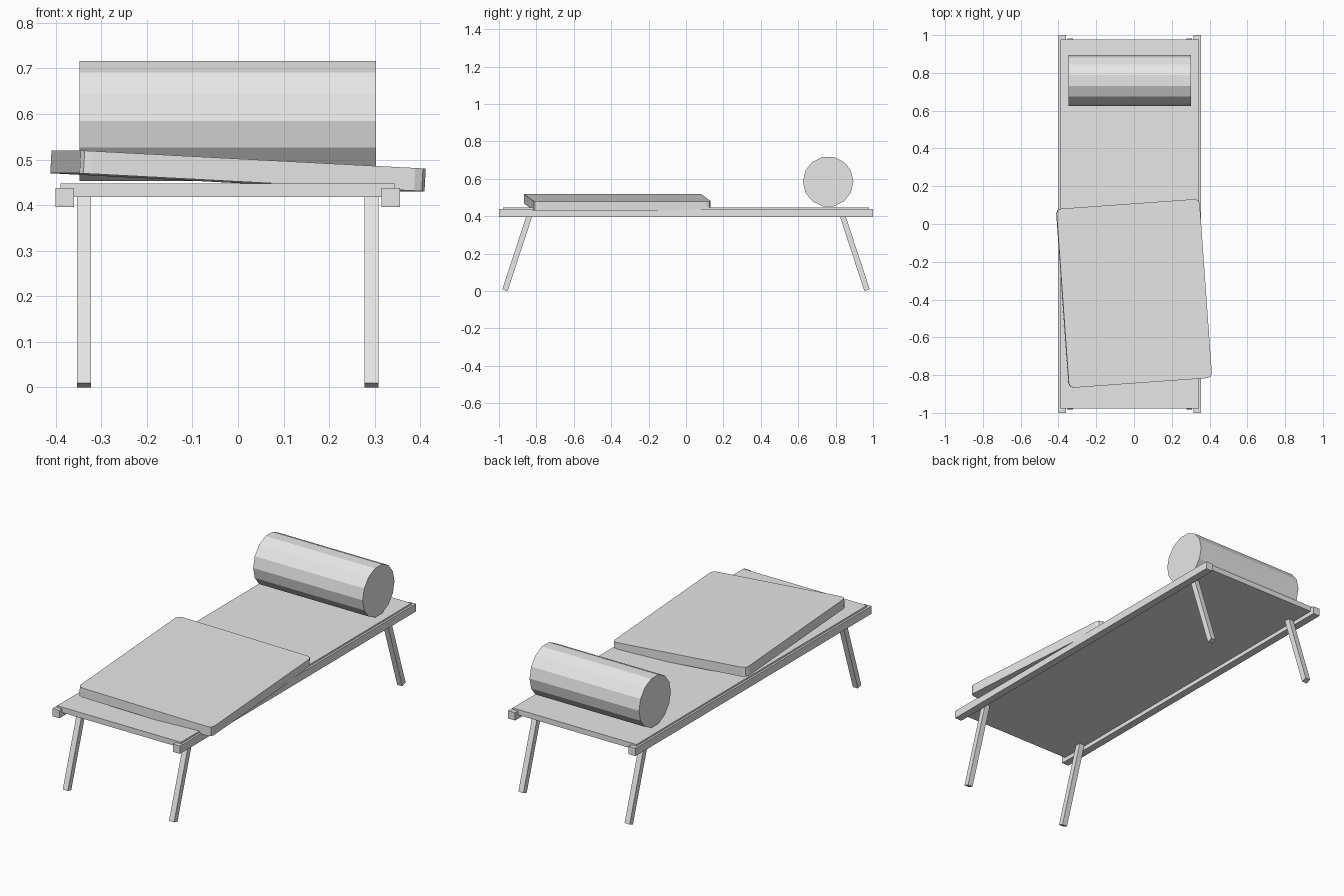
import bpy
import math
from mathutils import Matrix, Vector

cube = bpy.data.objects.get("Cube")
if cube:
    bpy.data.objects.remove(cube, do_unlink=True)

grey = bpy.data.materials.new("light_grey")
grey.use_nodes = True
colour = (0.8, 0.8, 0.8, 1)
grey.diffuse_color = colour
grey.node_tree.nodes["Principled BSDF"].inputs["Base Color"].default_value = colour


def finish(name):
    obj = bpy.context.object
    obj.name = name
    obj.data.materials.append(grey)
    return obj


def box(name, centre, size, rotation=(0, 0, 0)):
    bpy.ops.mesh.primitive_cube_add(size=1)
    obj = finish(name)
    obj.data.transform(Matrix.Diagonal(Vector(size).to_4d()))
    obj.location = centre
    obj.rotation_euler = rotation
    return obj


MID = -0.0225          # centre line of the bed frame
SLAB_BOTTOM = 0.418

# Flat bed and its two side rails
box("bed_slab", (MID, 0, 0.4325), (0.735, 1.955, 0.029))
for side, label in ((1, "left"), (-1, "right")):
    box(f"{label}_rail", (MID + side * 0.3575, 0, 0.417), (0.041, 2, 0.042))

# Splayed legs, leaning outward toward the ends
splay = math.radians(18.2)
leg_length = 0.441
thick = 0.03
for side, label in ((1, "left"), (-1, "right")):
    for end, place in ((-1, "front"), (1, "back")):
        mid_z = leg_length / 2 * math.cos(splay) + thick / 2 * math.sin(splay)
        mid_y = end * (0.968 - leg_length / 2 * math.sin(splay))
        box(f"{place}_{label}_leg", (MID + side * 0.3155, mid_y, mid_z),
            (thick, thick, leg_length), (end * splay, 0, 0))

# Bolster: faceted cylinder lying across the back end
bpy.ops.mesh.primitive_cylinder_add(vertices=14, radius=0.135, depth=0.65)
bolster = finish("bolster")
bolster.data.transform(Matrix.Rotation(math.radians(90), 4, 'Z'))
bolster.rotation_euler = (0, math.radians(90), 0)
bolster.location = (MID, 0.76, 0.585)
# Turn so that a ridge points straight forward
bolster.data.transform(Matrix.Rotation(math.radians(90), 4, 'Z'))

# Loose mat, slightly turned and tipped down toward the left
mat = box("loose_mat", (0, -0.3675, 0.475), (0.76, 0.95, 0.05),
          (0, math.radians(3), math.radians(4.1)))
weights = mat.data.attributes.new("bevel_weight_edge", 'FLOAT', 'EDGE')
for edge in mat.data.edges:
    a, b = (mat.data.vertices[i].co for i in edge.vertices)
    weights.data[edge.index].value = 1.0 if abs(a.z - b.z) > 0.01 else 0.0
bevel = mat.modifiers.new("rounded_corners", 'BEVEL')
bevel.limit_method = 'WEIGHT'
bevel.width = 0.025
bevel.segments = 2
